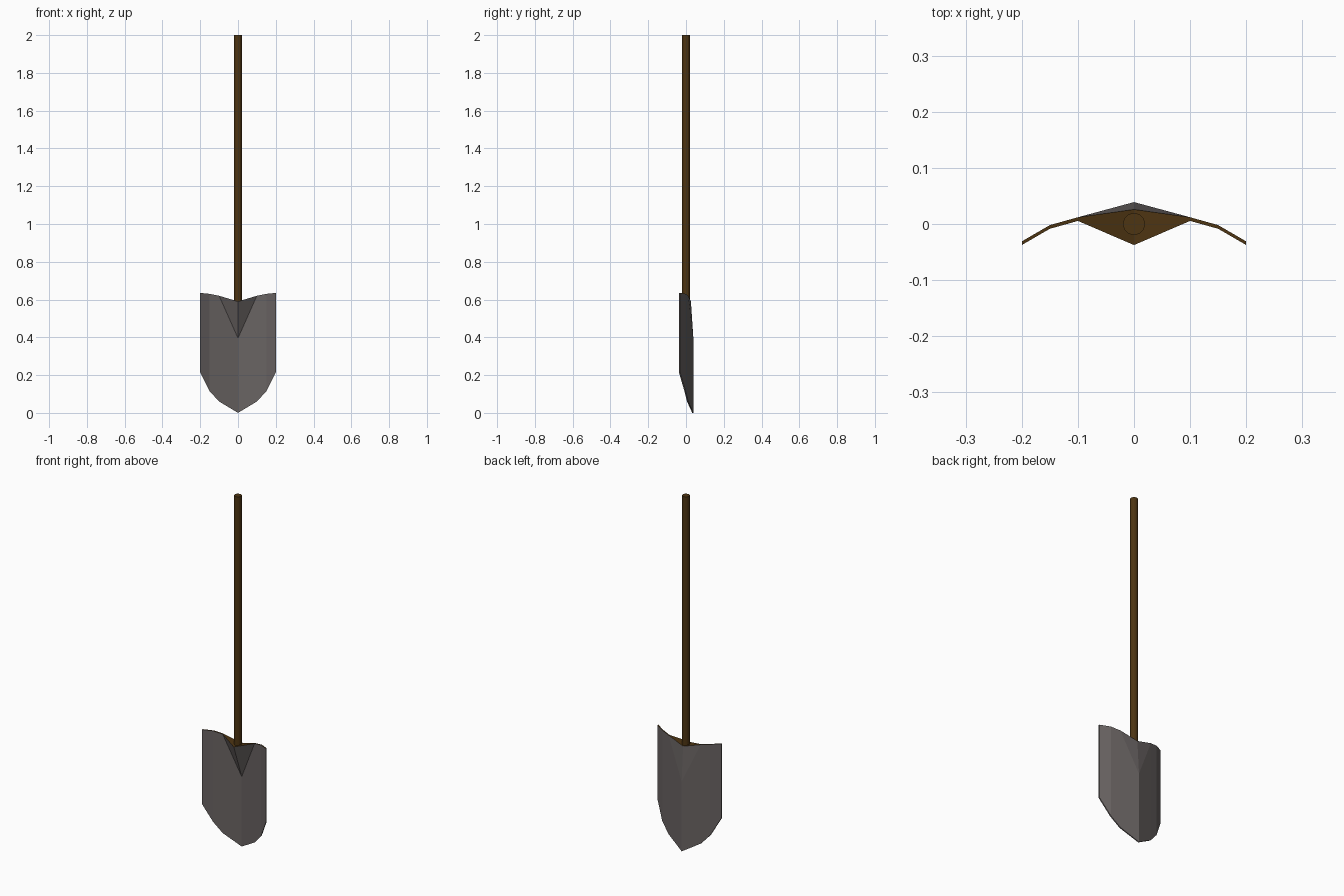
import bpy
import bmesh

if "Cube" in bpy.data.objects:
    bpy.data.objects.remove(bpy.data.objects["Cube"], do_unlink=True)


def make_material(name, rgb):
    mat = bpy.data.materials.new(name)
    mat.use_nodes = True
    mat.diffuse_color = (*rgb, 1)
    mat.node_tree.nodes["Principled BSDF"].inputs["Base Color"].default_value = (*rgb, 1)
    return mat


def finish(name, bm, mats):
    mesh = bpy.data.meshes.new(name)
    bm.to_mesh(mesh)
    bm.free()
    for mat in mats:
        mesh.materials.append(mat)
    obj = bpy.data.objects.new(name, mesh)
    bpy.context.collection.objects.link(obj)
    return obj


steel = make_material("grey_steel", (0.14, 0.125, 0.122))
wood = make_material("brown_wood", (0.075, 0.035, 0.006))

# Blade half: outer columns as (x, back y, top z, bottom z)
THICK = 0.0065
columns = [(0.1, 0.012, 0.62, 0.06), (0.15, -0.002, 0.63, 0.115),
           (0.2, -0.031, 0.635, 0.215)]
bm = bmesh.new()
rings = []
for x, y, top, low in columns:
    rings.append([bm.verts.new(p) for p in
                  ((x, y - THICK, top), (x, y - THICK, low),
                   (x, y, low), (x, y, top))])

# Centre line: socket apex, crease, tip, and the same up the back
apex, crease, tip, back_tip, back_crease, back_top = [
    bm.verts.new((0, y, z)) for y, z in
    ((-0.0375, 0.59), (0.033, 0.395), (0.033, 0),
     (0.039, 0), (0.039, 0.395), (0.026, 0.59))]

# Central panel, folded socket and its cap
ft, fl, bl, bt = rings[0]
for loop in ((ft, crease, tip, fl), (ft, apex, crease), (bt, bl, back_tip, back_crease),
             (bt, back_crease, back_top), (fl, tip, back_tip, bl)):
    bm.faces.new(loop)
for loop in ((ft, bt, back_top), (ft, back_top, apex)):
    bm.faces.new(loop).material_index = 1

# Outer panels with wood-coloured upper rim
for a, b in zip(rings, rings[1:]):
    for i in range(4):
        j = (i + 1) % 4
        face = bm.faces.new((a[i], a[j], b[j], b[i]))
        face.material_index = 1 if i == 3 else 0
bm.faces.new(rings[-1])

# Mirror to the other side
bmesh.ops.mirror(bm, geom=bm.verts[:] + bm.edges[:] + bm.faces[:],
                 axis='X', merge_dist=0.0005)
bmesh.ops.recalc_face_normals(bm, faces=bm.faces[:])
finish("blade", bm, [steel, wood])

# Straight round handle
BOTTOM, TOP = 0.57, 2.0
bm = bmesh.new()
bmesh.ops.create_cone(bm, cap_ends=True, segments=12, radius1=0.02,
                      radius2=0.02, depth=TOP - BOTTOM)
bmesh.ops.translate(bm, verts=bm.verts[:], vec=(0, 0, (TOP + BOTTOM) / 2))
finish("handle", bm, [wood])
